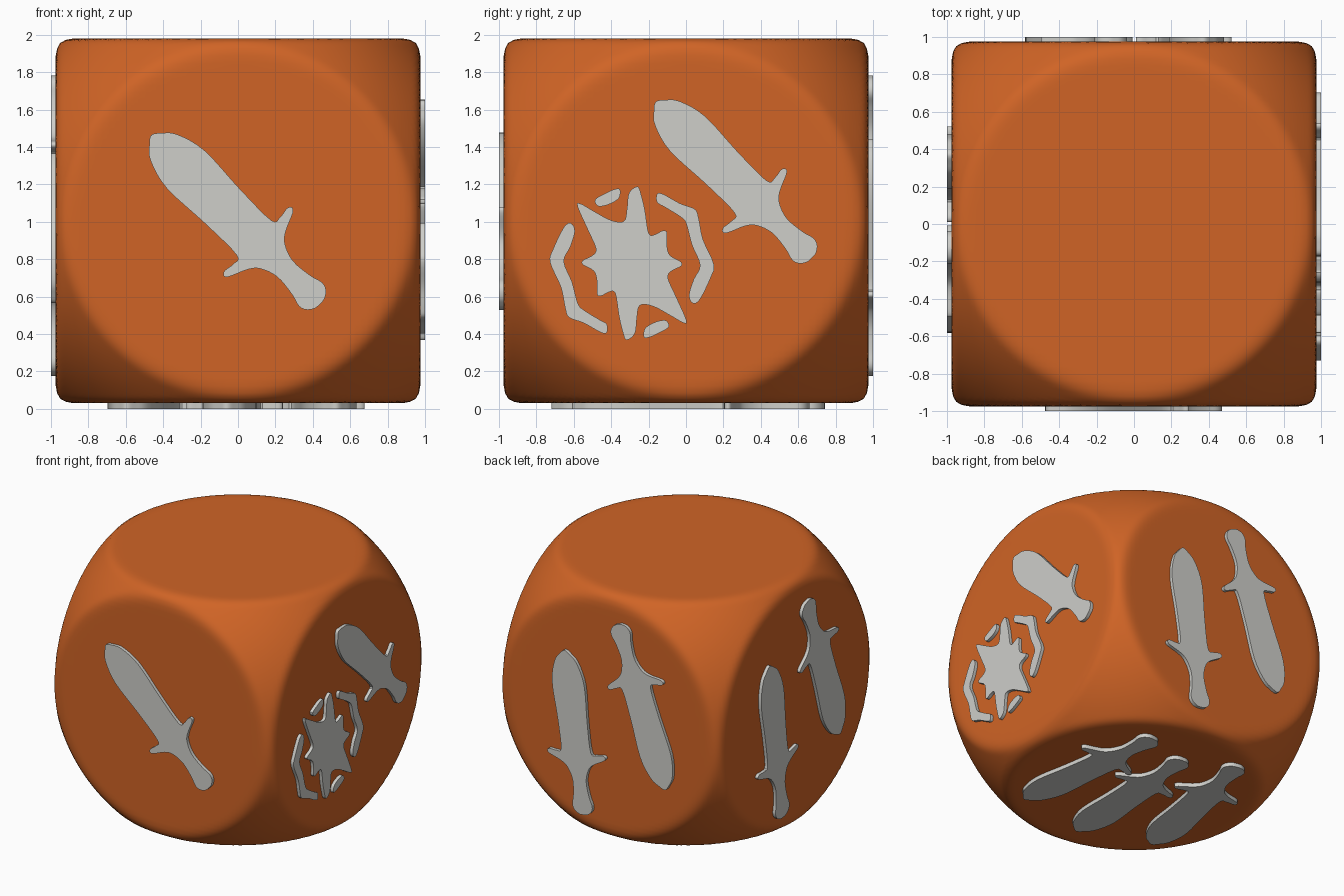
import bpy, bmesh, math
from mathutils import Matrix, Vector

if "Cube" in bpy.data.objects:
    bpy.data.objects.remove(bpy.data.objects["Cube"])

HALF, CENTRE_Z = 0.975, 1.005
ROUND, BLEND = 1.345, 0.04      # rounding sphere radius, soft blend width


def material(name, rgb):
    m = bpy.data.materials.new(name)
    m.diffuse_color = (*rgb, 1)
    m.use_nodes = True
    m.node_tree.nodes["Principled BSDF"].inputs["Base Color"].default_value = m.diffuse_color
    return m


orange = material("orange", (0.63, 0.127, 0.019))
silver = material("silver_grey", (0.62, 0.62, 0.59))


def make_object(name, bm, mat):
    mesh = bpy.data.meshes.new(name)
    bm.to_mesh(mesh)
    bm.free()
    mesh.materials.append(mat)
    ob = bpy.data.objects.new(name, mesh)
    bpy.context.collection.objects.link(ob)
    bpy.ops.object.select_all(action='DESELECT')
    ob.select_set(True)
    bpy.context.view_layer.objects.active = ob
    return ob


# Die body: cube softly intersected with a sphere
bm = bmesh.new()
bmesh.ops.create_cube(bm, size=2)
bmesh.ops.subdivide_edges(bm, edges=bm.edges[:], cuts=63, use_grid_fill=True)
for v in bm.verts:
    d = Vector([math.tan(c * math.pi / 4) for c in v.co]).normalized()
    flat = HALF / max(abs(c) for c in d)
    h = max(BLEND - abs(flat - ROUND), 0) / BLEND
    v.co = d * (min(flat, ROUND) - h * h * BLEND / 4) + Vector((0, 0, CENTRE_Z))
die = make_object("die_body", bm, orange)
bpy.ops.object.shade_smooth()

# Face frames: right, up, outward normal, plate height
FACES = {
    "front": ((1, 0, 0), (0, 0, 1), (0, -1, 0), 1.0),
    "right": ((0, 1, 0), (0, 0, 1), (1, 0, 0), 1.0),
    "back": ((-1, 0, 0), (0, 0, 1), (0, 1, 0), 1.0),
    "left": ((0, -1, 0), (0, 0, 1), (-1, 0, 0), 1.0),
    "bottom": ((1, 0, 0), (0, -1, 0), (0, 0, -1), CENTRE_Z),
}


def smooth_loop(pts, steps=4):
    """Closed Catmull-Rom curve through the points."""
    out, n = [], len(pts)
    for i in range(n):
        a, b, c, d = (Vector(pts[(i + k) % n]) for k in (-1, 0, 1, 2))
        for s in range(steps):
            t = s / steps
            out.append(0.5 * (2 * b + (c - a) * t + (2 * a - 5 * b + 4 * c - d) * t ** 2
                              + (3 * b - a - 3 * c + d) * t ** 3))
    return out


def plate(name, face, outline, centre, angle=0, scale=1):
    """Raised plate with the given outline on one face of the die."""
    right, up, normal, top = FACES[face]
    frame = Matrix((right, up, normal)).transposed()
    turn = Matrix.Rotation(math.radians(angle), 2)
    bm = bmesh.new()
    verts = []
    for p in smooth_loop(outline):
        q = turn @ (p * scale) + Vector(centre)
        verts.append(bm.verts.new(frame @ Vector((q.x, q.y, 0.95)) + Vector((0, 0, CENTRE_Z))))
    base = bm.faces.new(verts)
    ext = bmesh.ops.extrude_face_region(bm, geom=[base], use_keep_orig=True)["geom"]
    bmesh.ops.translate(bm, vec=Vector(normal) * (top - 0.95),
                        verts=[g for g in ext if isinstance(g, bmesh.types.BMVert)])
    bmesh.ops.recalc_face_normals(bm, faces=bm.faces[:])
    bmesh.ops.triangulate(bm, faces=[f for f in bm.faces if len(f.verts) > 4],
                          ngon_method='EAR_CLIP')
    make_object(name, bm, silver)
    bpy.ops.object.shade_smooth_by_angle(angle=math.radians(35))


# Sword: half outline from blade tip to pommel, mirrored
HALF_SWORD = [(-.78, 0), (-.75, .045), (-.685, .10), (-.52, .143), (-.24, .131),
              (-.005, .131), (.017, .176), (.01, .235), (.025, .258), (.05, .24),
              (.092, .145), (.138, .093), (.232, .06), (.35, .07), (.42, .088),
              (.463, .077), (.492, .04), (.497, 0)]
SWORD = HALF_SWORD + [(a, -w) for a, w in HALF_SWORD[-2:0:-1]]

SWORDS = [("front", (.088, -.093), -45, 1), ("right", (.348, .126), -45, .925),
          ("bottom", (.425, -.165), -97.4, 1), ("bottom", (-.02, -.06), -87, 1),
          ("bottom", (-.45, -.25), -79, 1)]
for side in ("back", "left"):
    SWORDS += [(side, (-.27, -.335), -82.4, 1), (side, (.262, .30), 109, 1)]
for i, (face, centre, angle, scale) in enumerate(SWORDS):
    plate(f"{face}_sword_{i + 1}", face, SWORD, centre, angle, scale)

# Burst emblem: everything repeats after half a turn
HALF_STAR = [(.03, .41), (.05, .365), (.07, .28), (.09, .16), (.125, .155), (.165, .175),
             (.187, .165), (.187, .10), (.203, .043), (.262, .008), (.262, -.016),
             (.21, -.043), (.193, -.08), (.235, -.176), (.29, -.30), (.278, -.32),
             (.203, -.278), (.112, -.23), (.043, -.225), (.027, -.29), (.016, -.375)]
LONG_ARC = [(.134, .37), (.166, .37), (.257, .32), (.337, .289), (.358, .235), (.38, .128),
            (.438, -.005), (.422, -.075), (.364, -.193), (.326, -.214), (.305, -.171),
            (.33, -.086), (.364, -.01), (.32, .10), (.289, .214), (.257, .25),
            (.176, .30), (.134, .326)]
SHORT_ARC = [(.064, -.395), (.07, -.348), (.123, -.315), (.18, -.305), (.198, -.34),
             (.15, -.37), (.096, -.395)]
BURST = (-.289, -.227)
plate("burst_star", "right", HALF_STAR + [(-a, -b) for a, b in HALF_STAR], BURST)
for turn in (0, 180):
    plate(f"burst_long_arc_{turn}", "right", LONG_ARC, BURST, turn)
    plate(f"burst_short_arc_{turn}", "right", SHORT_ARC, BURST, turn)
